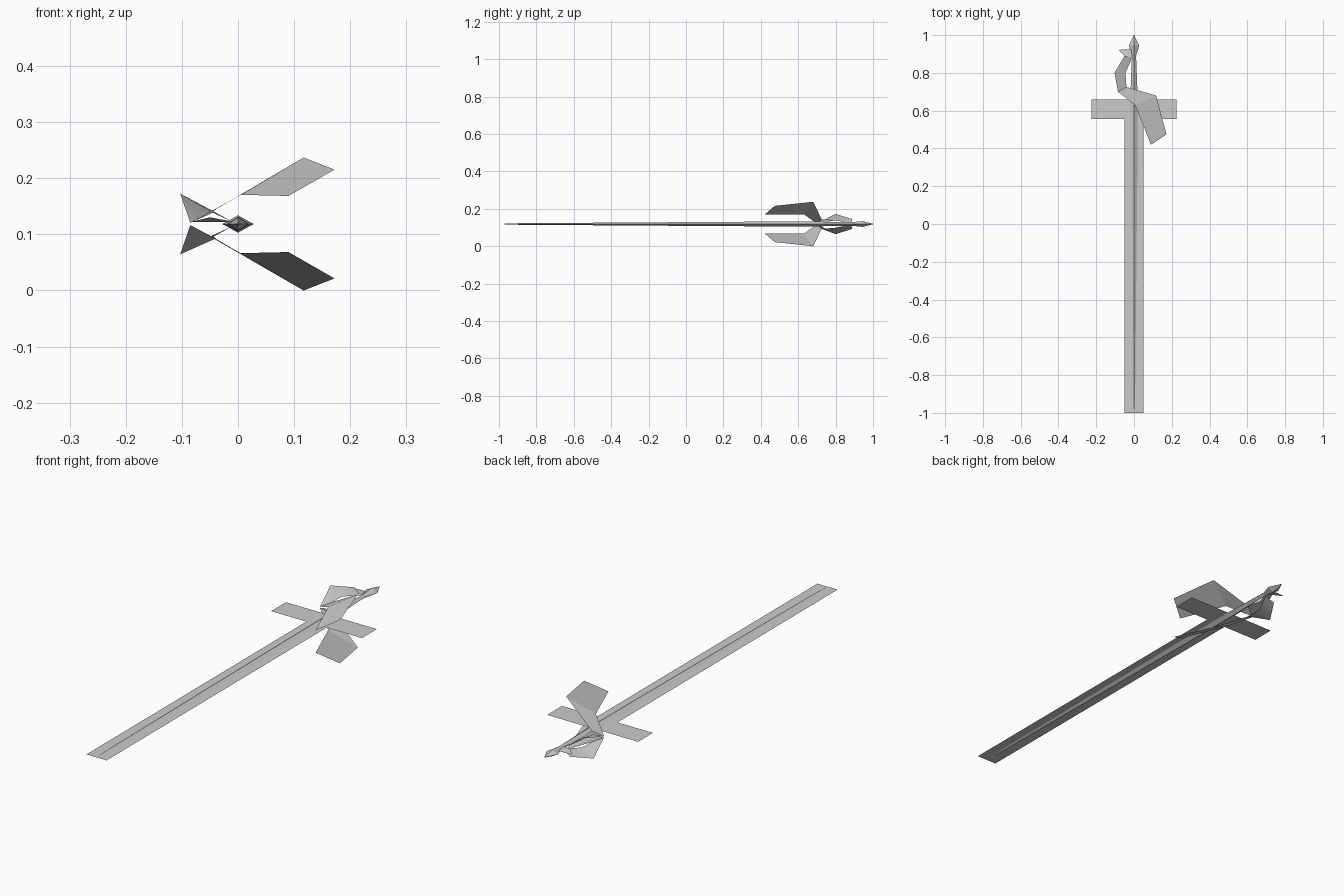
import bpy, bmesh, math

if "Cube" in bpy.data.objects:
    bpy.data.objects.remove(bpy.data.objects["Cube"])

ZC = 0.1185  # height of the symmetry plane

grey = bpy.data.materials.new("steel_grey")
grey.use_nodes = True
grey.diffuse_color = (0.6, 0.6, 0.6, 1)
grey.node_tree.nodes["Principled BSDF"].inputs["Base Color"].default_value = (0.6, 0.6, 0.6, 1)


def make(name, verts, faces, smooth=0):
    """Mesh object; z is given relative to the symmetry plane."""
    me = bpy.data.meshes.new(name)
    me.from_pydata([(x, y, z + ZC) for x, y, z in verts], [], faces)
    me.materials.append(grey)
    ob = bpy.data.objects.new(name, me)
    bpy.context.collection.objects.link(ob)
    if smooth:
        bpy.ops.object.select_all(action='DESELECT')
        ob.select_set(True)
        bpy.context.view_layer.objects.active = ob
        bpy.ops.object.shade_smooth_by_angle(angle=math.radians(smooth))
    return ob


def loft(name, rings):
    """Diamond-section bar along y from (y, half width, half height)."""
    verts, faces = [], []
    for y, w, h in rings:
        verts += [(w, y, 0), (0, y, h), (-w, y, 0), (0, y, -h)]
    for r in range(len(rings) - 1):
        for i in range(4):
            a, b = r * 4 + i, r * 4 + (i + 1) % 4
            faces.append((a, b, b + 4, a + 4))
    n = len(verts)
    faces += [(3, 2, 1, 0), (n - 4, n - 3, n - 2, n - 1)]
    return make(name, verts, faces)


def card(name, x, y0, y1):
    return make(name, [(-x, y0, 0), (x, y0, 0), (x, y1, 0), (-x, y1, 0)], [(0, 1, 2, 3)])


# Flat blade and crossguard
card("blade", 0.05, -1.0, 0.555)
card("crossguard", 0.225, 0.555, 0.66)

# Tapered core running through the blade, and the pommel
loft("core", [(-0.98, 0.002, 0.001), (-0.9, 0.006, 0.004), (0.3, 0.018, 0.012),
              (0.66, 0.02, 0.013), (0.89, 0.011, 0.010)])
loft("pommel", [(0.89, 0.011, 0.010), (0.945, 0.028, 0.0155), (1.0, 0.001, 0.001)])

# Winged ribbon, mirrored above and below the symmetry plane
wing = [(0.09, 0.42, 0.05), (0.172, 0.475, 0.097), (0.117, 0.68, 0.1185),
        (0.005, 0.63, 0.052), (-0.04, 0.725, 0.026), (-0.085, 0.70, 0.002)]
curl = [(-0.085, 0.70, 0.002), (-0.04, 0.725, 0.026), (-0.103, 0.80, 0.054),
        (-0.045, 0.80, 0.02), (-0.05, 0.89, 0.026), (-0.01, 0.88, 0.004)]
for side, s in (("upper", 1), ("lower", -1)):
    def flip(pts):
        return [(x, y, z * s) for x, y, z in pts]

    def order(faces):
        return [f[::s] for f in faces]

    make(side + "_wing", flip(wing), order([(0, 1, 2, 3), (3, 2, 4, 5)]))
    make(side + "_curl", flip(curl), order([(0, 1, 3, 2), (2, 3, 5, 4)]), 60)

# Small barb where the ribbon meets the grip
make("barb", [(-0.05, 0.89, 0.012), (-0.01, 0.88, 0.004), (-0.015, 0.925, 0.004),
              (-0.082, 0.922, 0.004)], [(0, 1, 2, 3)])
